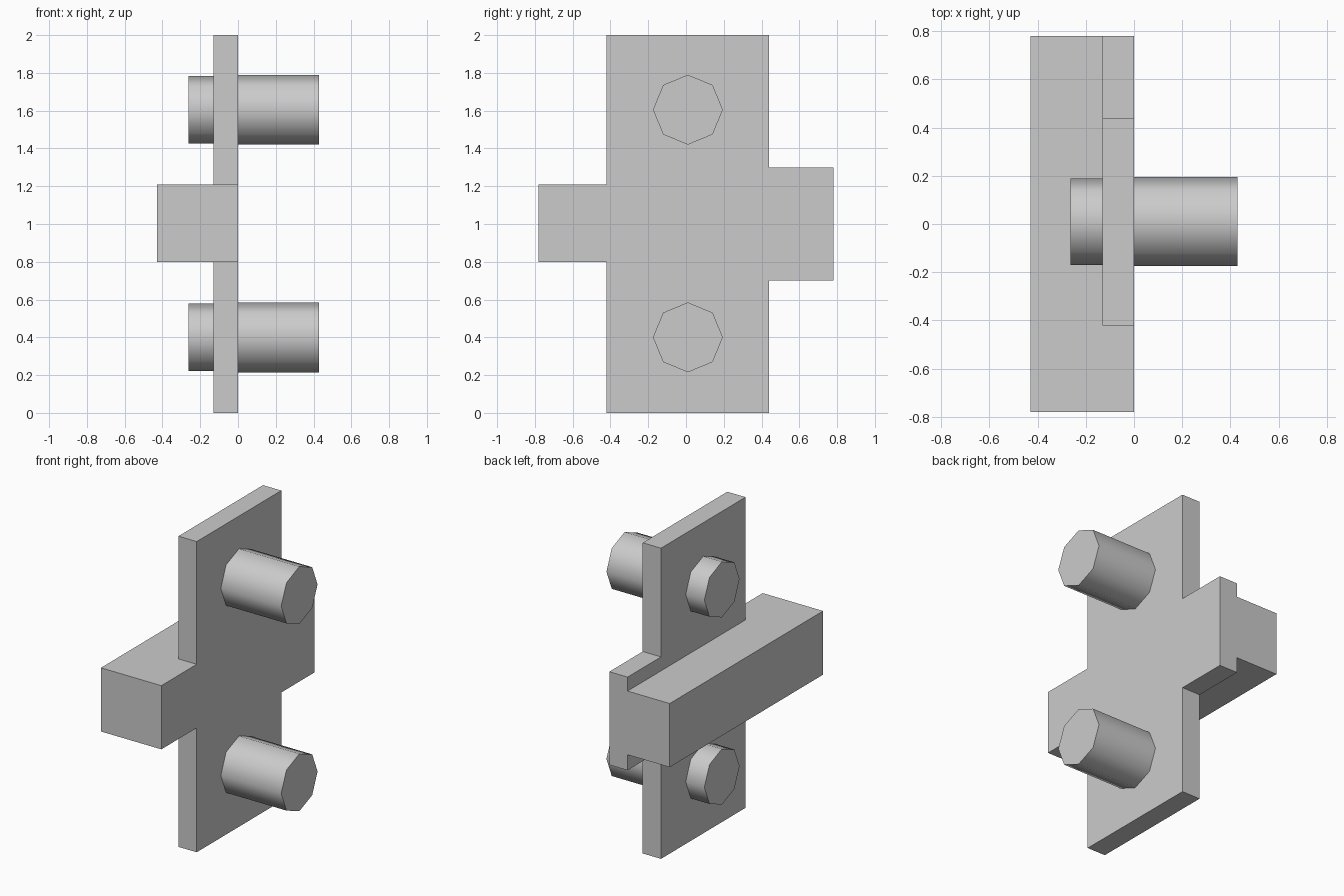
import bpy, bmesh, math
from mathutils import Vector, Matrix

if "Cube" in bpy.data.objects:
    bpy.data.objects.remove(bpy.data.objects["Cube"])

def add_object(name, bm):
    mesh = bpy.data.meshes.new(name)
    bm.to_mesh(mesh)
    bm.free()
    obj = bpy.data.objects.new(name, mesh)
    bpy.context.collection.objects.link(obj)
    return obj

# Body: cross-shaped plate and crossbar as one clean solid, made from the
# outer faces of a coarse block grid
cuts = ([-0.43, -0.13, 0.0],
        [-0.78, -0.42, 0.44, 0.78],
        [0.0, 0.70, 0.80, 1.21, 1.30, 2.0])

def solid(i, j, k):
    if not (0 <= i < 2 and 0 <= j < 3 and 0 <= k < 5):
        return False
    bar = k == 2
    plate = i == 1 and j == 1
    tab = i == 1 and j == 2 and 1 <= k <= 3
    return bar or plate or tab

bm = bmesh.new()
for i in range(2):
    for j in range(3):
        for k in range(5):
            if not solid(i, j, k):
                continue
            cell = (i, j, k)
            for axis in range(3):
                u, v = (axis + 1) % 3, (axis + 2) % 3
                for side in (0, 1):
                    near = list(cell)
                    near[axis] += 2 * side - 1
                    if solid(*near):
                        continue
                    corners = []
                    for a, b in ((0, 0), (1, 0), (1, 1), (0, 1)):
                        off = [0, 0, 0]
                        off[axis], off[u], off[v] = side, a, b
                        corners.append(bm.verts.new(
                            [cuts[n][cell[n] + off[n]] for n in range(3)]))
                    bm.faces.new(corners if side else corners[::-1])
bmesh.ops.remove_doubles(bm, verts=bm.verts[:], dist=1e-4)
bmesh.ops.dissolve_limit(bm, angle_limit=0.02, verts=bm.verts[:], edges=bm.edges[:])
bmesh.ops.recalc_face_normals(bm, faces=bm.faces[:])
add_object("plate_and_crossbar", bm)

# Eight-sided pegs along x, smooth around the sides with flat ends
def peg(name, x0, x1, radius, z):
    bm = bmesh.new()
    bmesh.ops.create_cone(bm, cap_ends=True, segments=8, radius1=radius,
                          radius2=radius, depth=x1 - x0)
    bm.transform(Matrix.Translation(Vector(((x0 + x1) / 2, 0.01, z)))
                 @ Matrix.Rotation(math.radians(90), 4, 'Y'))
    obj = add_object(name, bm)
    bpy.ops.object.select_all(action='DESELECT')
    obj.select_set(True)
    bpy.context.view_layer.objects.active = obj
    bpy.ops.object.shade_smooth_by_angle(angle=math.radians(60))

for label, z in (("lower", 0.40), ("upper", 1.605)):
    peg(label + "_long_peg", 0.0, 0.43, 0.185, z)
    peg(label + "_short_peg", -0.263, -0.13, 0.179, z)
